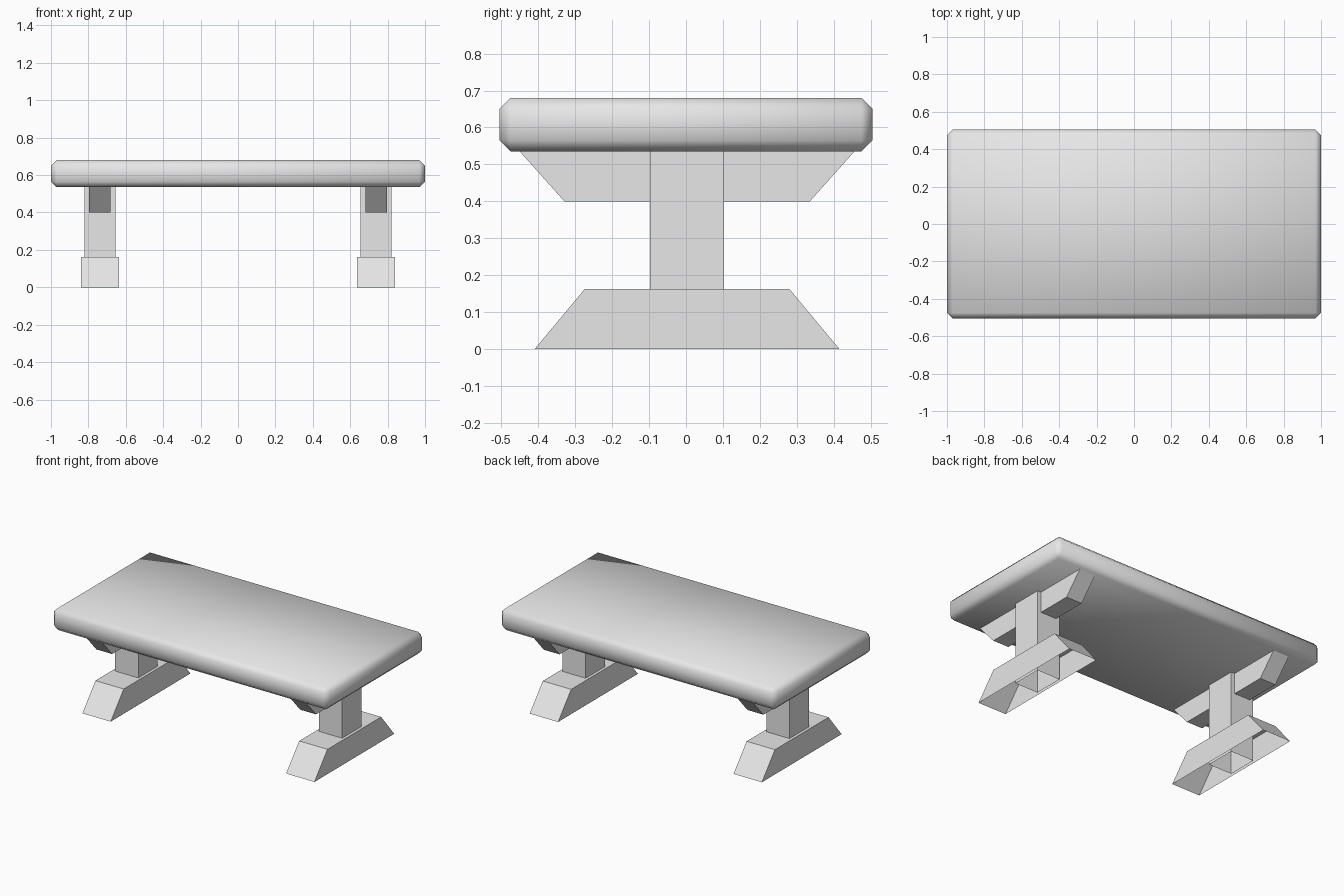
import bpy
import bmesh

cube = bpy.data.objects.get("Cube")
if cube:
    bpy.data.objects.remove(cube, do_unlink=True)

# Single plain grey
grey = bpy.data.materials.new("plain_grey")
grey.use_nodes = True
grey.diffuse_color = (0.8, 0.8, 0.8, 1)
grey.node_tree.nodes["Principled BSDF"].inputs["Base Color"].default_value = (0.8, 0.8, 0.8, 1)

TOP_Z, UNDER_Z, FOOT_Z, BRACE_Z = 0.68, 0.535, 0.162, 0.40
LEG_X, LEG_Y = 0.738, 0.003


def tapered_block(name, x, y, width, low_depth, high_depth, z0, z1, open_bottom=False):
    """Box whose front and back ends slope between two depths."""
    bm = bmesh.new()
    bmesh.ops.create_cube(bm, size=1)
    for v in bm.verts:
        high = v.co.z > 0
        v.co.x = x + v.co.x * width
        v.co.y = y + v.co.y * (high_depth if high else low_depth)
        v.co.z = z1 if high else z0
    if open_bottom:
        bottom = [f for f in bm.faces if all(v.co.z == z0 or abs(v.co.z - z0) < 1e-5 for v in f.verts)]
        bmesh.ops.delete(bm, geom=bottom, context="FACES")
    mesh = bpy.data.meshes.new(name)
    bm.to_mesh(mesh)
    bm.free()
    mesh.materials.append(grey)
    obj = bpy.data.objects.new(name, mesh)
    bpy.context.collection.objects.link(obj)
    return obj


# Tabletop: thick slab with soft chamfered edges
top = tapered_block("tabletop", 0, 0, 2, 1.01, 1.01, UNDER_Z, TOP_Z)
bevel = top.modifiers.new("soft_edge", "BEVEL")
bevel.width = 0.03
bevel.segments = 1
for face in top.data.polygons:
    face.use_smooth = True

# Two trestle legs: hollow foot, post and top brace
for side, sign in (("left", 1), ("right", -1)):
    x = sign * LEG_X
    tapered_block(side + "_foot", x, LEG_Y, 0.205, 0.825, 0.555, 0, FOOT_Z, True)
    tapered_block(side + "_post", x, LEG_Y, 0.168, 0.20, 0.20, 0, UNDER_Z + 0.01, True)
    tapered_block(side + "_brace", x, LEG_Y, 0.115, 0.665, 0.91, BRACE_Z, UNDER_Z + 0.002)
